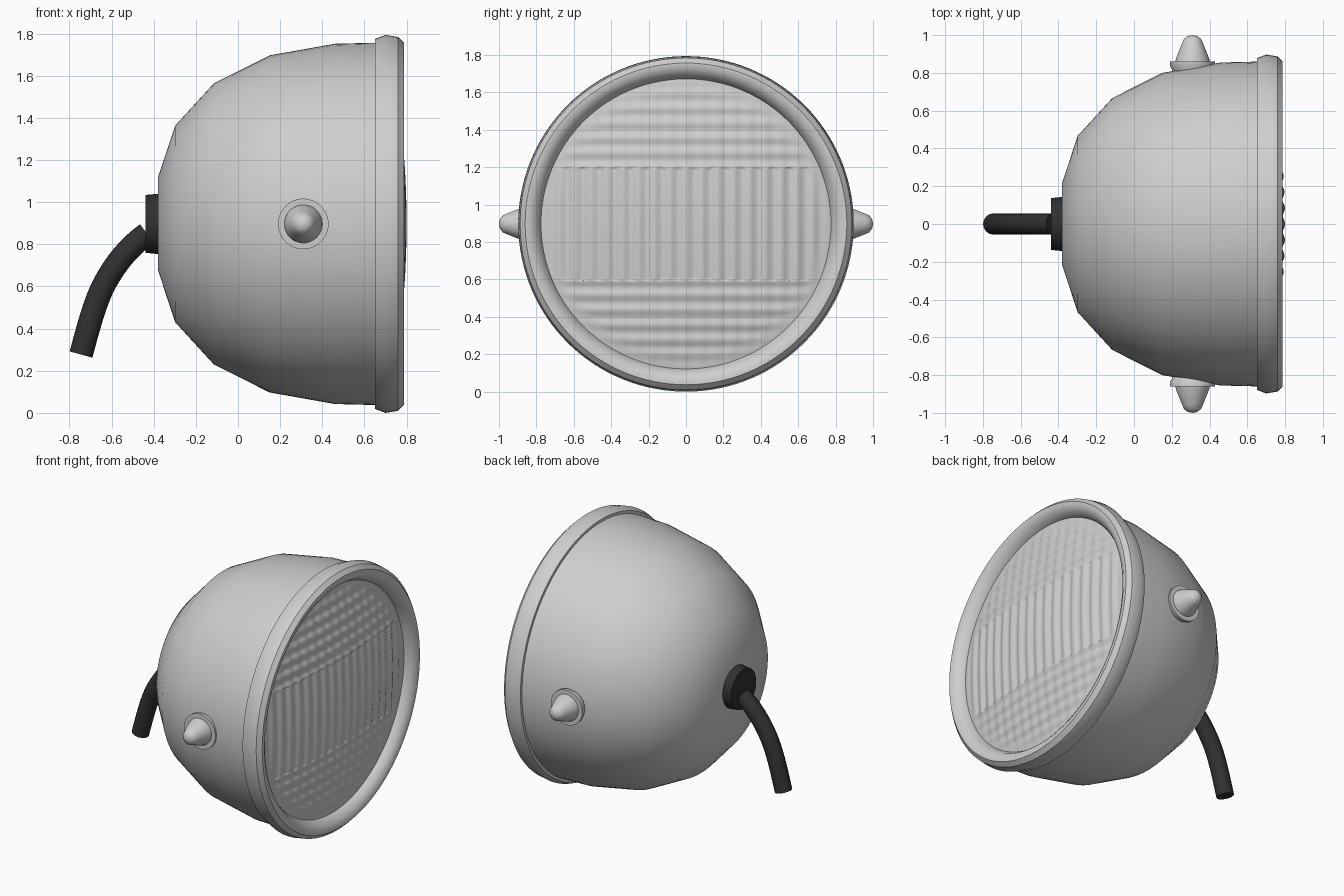
import bpy, bmesh, math
from mathutils import Vector, Matrix

if "Cube" in bpy.data.objects:
    bpy.data.objects.remove(bpy.data.objects["Cube"])

CZ = 0.897  # height of the lamp axis


def material(name, rgb):
    m = bpy.data.materials.new(name)
    m.diffuse_color = (*rgb, 1)
    m.use_nodes = True
    m.node_tree.nodes["Principled BSDF"].inputs["Base Color"].default_value = m.diffuse_color
    return m


GREY = material("light grey", (0.62, 0.62, 0.62))
GLASS = material("lens grey", (0.62, 0.62, 0.62))
BLACK = material("rubber black", (0.03, 0.03, 0.03))


def finish(name, bm, mat, angle=35):
    bmesh.ops.remove_doubles(bm, verts=bm.verts, dist=1e-5)
    bmesh.ops.recalc_face_normals(bm, faces=bm.faces)
    me = bpy.data.meshes.new(name)
    bm.to_mesh(me)
    bm.free()
    me.materials.append(mat)
    ob = bpy.data.objects.new(name, me)
    bpy.context.collection.objects.link(ob)
    bpy.ops.object.select_all(action='DESELECT')
    bpy.context.view_layer.objects.active = ob
    ob.select_set(True)
    bpy.ops.object.shade_smooth_by_angle(angle=math.radians(angle))
    return ob


def lathe(name, profile, origin, axis, mat, steps=96, angle=35):
    """Spin (distance along axis, radius) points around the axis."""
    bm = bmesh.new()
    vs = [bm.verts.new((r, 0, h)) for h, r in profile]
    es = [bm.edges.new(p) for p in zip(vs, vs[1:])]
    bmesh.ops.spin(bm, geom=vs + es, cent=(0, 0, 0), axis=(0, 0, 1),
                   angle=math.tau, steps=steps, use_merge=True)
    rot = Vector((0, 0, 1)).rotation_difference(Vector(axis)).to_matrix().to_4x4()
    bm.transform(Matrix.Translation(origin) @ rot)
    return finish(name, bm, mat, angle)


X = (1, 0, 0)
AXIS = (0, 0, CZ)

# bowl-shaped housing
lathe("housing", [(-0.38, 0), (-0.38, 0.22), (-0.298, 0.467), (-0.115, 0.667),
                  (0.15, 0.80), (0.46, 0.855), (0.66, 0.86)], AXIS, X, GREY)

# front rim with a recessed inner lip
lathe("rim", [(0.65, 0.84), (0.65, 0.878), (0.70, 0.897), (0.76, 0.887),
              (0.787, 0.86), (0.787, 0.835), (0.765, 0.80), (0.715, 0.77),
              (0.70, 0.77)], AXIS, X, GREY, 128)

# fluted lens: square grid squeezed to a disc, then domed and rippled
bm = bmesh.new()
bmesh.ops.create_grid(bm, x_segments=200, y_segments=200, size=1)
R = 0.775
for v in bm.verts:
    u, w = v.co.x, v.co.y
    y = R * u * math.sqrt(1 - w * w / 2)
    z = R * w * math.sqrt(1 - u * u / 2)
    d = math.hypot(y, z) / R
    fade = min(1, max(0, (1 - d) / 0.12))
    if abs(z) < 0.3:
        ripple = 0.006 * math.cos(math.tau * y / 0.085)
    else:
        ripple = (0.004 * math.cos(math.tau * (abs(z) - 0.3) / 0.08)
                  + 0.002 * math.cos(math.tau * y / 0.085))
    v.co = (0.725 + 0.069 * (1 - d * d) + ripple * fade, y, CZ + z)
finish("lens", bm, GLASS, 60)

# side mounting bolts with thin washers
for side, s in (("left", -1), ("right", 1)):
    o = (0.31, 0, CZ)
    ax = (0, s, 0)
    lathe(side + "_washer", [(0.80, 0), (0.80, 0.1), (0.838, 0.12), (0.86, 0.12),
                             (0.862, 0)], o, ax, GREY, 48)
    lathe(side + "_bolt", [(0.85, 0.092), (0.875, 0.088), (0.955, 0.056),
                           (0.98, 0.045), (0.995, 0.025), (1.0, 0)], o, ax, GREY, 48)

# rubber grommet at the back
lathe("grommet", [(-0.36, 0), (-0.36, 0.143), (-0.38, 0.143), (-0.44, 0.137),
                  (-0.44, 0)], AXIS, X, BLACK, 48)

# drooping cable
cu = bpy.data.curves.new("cable_path", 'CURVE')
cu.dimensions = '3D'
cu.bevel_depth = 0.056
cu.bevel_resolution = 6
cu.resolution_u = 8
cu.use_fill_caps = True
sp = cu.splines.new('BEZIER')
pts = [((-0.432, 0.850), (-0.09, -0.065)), ((-0.63, 0.62), (-0.05, -0.09)),
       ((-0.745, 0.277), (-0.03, -0.11))]
sp.bezier_points.add(len(pts) - 1)
for p, ((x, z), (dx, dz)) in zip(sp.bezier_points, pts):
    p.co = (x, 0, z)
    p.handle_left = (x - dx, 0, z - dz)
    p.handle_right = (x + dx, 0, z + dz)
tmp = bpy.data.objects.new("cable_path", cu)
bpy.context.collection.objects.link(tmp)
bm = bmesh.new()
bm.from_mesh(tmp.to_mesh())
tmp.to_mesh_clear()
bpy.data.objects.remove(tmp)
finish("cable", bm, BLACK)
